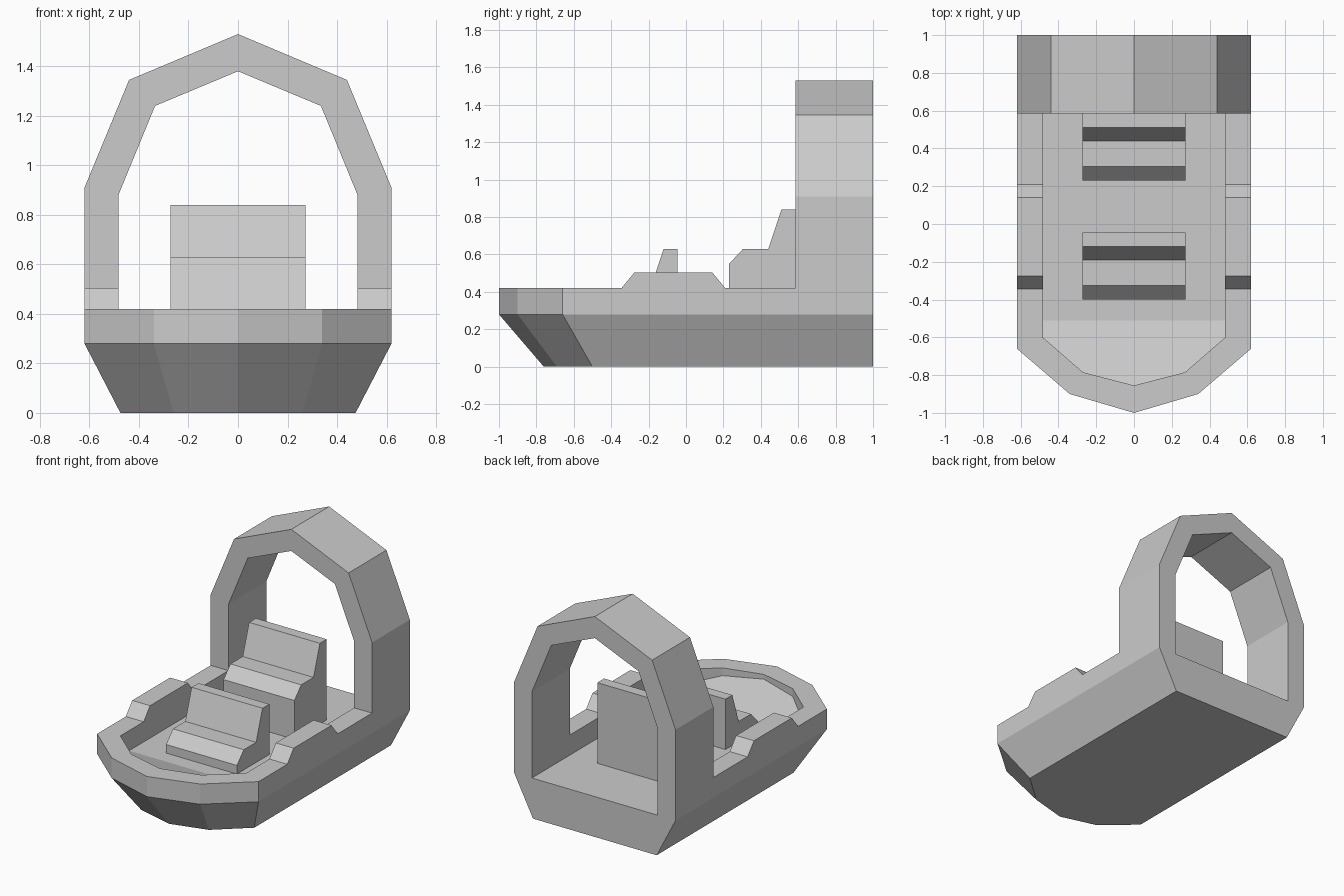
import bpy

if "Cube" in bpy.data.objects:
    bpy.data.objects.remove(bpy.data.objects["Cube"])

FLOOR, RIM = 0.28, 0.42


def make(name, verts, faces):
    mesh = bpy.data.meshes.new(name)
    mesh.from_pydata(verts, [], faces)
    mesh.update()
    obj = bpy.data.objects.new(name, mesh)
    bpy.context.collection.objects.link(obj)
    return obj


def loft(name, sections):
    """Skin a row of matching closed sections and cap both ends."""
    n = len(sections[0])
    verts = [p for s in sections for p in s]
    faces = [(k * n + i, k * n + (i + 1) % n, (k + 1) * n + (i + 1) % n, (k + 1) * n + i)
             for k in range(len(sections) - 1) for i in range(n)]
    faces += [tuple(reversed(range(n))), tuple(range(len(verts) - n, len(verts)))]
    obj = make(name, verts, faces)
    # consistent outward normals
    import bmesh
    bm = bmesh.new()
    bm.from_mesh(obj.data)
    bmesh.ops.recalc_face_normals(bm, faces=bm.faces)
    bm.to_mesh(obj.data)
    bm.free()
    return obj


def mirrored(half):
    """Half path ending on x = 0 -> full symmetric path."""
    return half + [(-x, v) for x, v in reversed(half[:-1])]


def extrude_x(name, profile, x0, x1):
    return loft(name, [[(x, y, z) for y, z in profile] for x in (x0, x1)])


# Lower hull, flaring from the flat bottom to the floor level
keel = mirrored([(0.475, 1), (0.475, -0.5), (0.26, -0.69), (0, -0.76)])
side = mirrored([(0.62, 1), (0.62, -0.66), (0.34, -0.9), (0, -1)])
loft("hull", [[(x, y, 0) for x, y in keel], [(x, y, FLOOR) for x, y in side]])

# Raised rim around the cockpit, open at the back
outer = mirrored([(0.62, 0.59), (0.62, -0.66), (0.34, -0.9), (0, -1)])
inner_half = [(0.483, 0.59), (0.483, -0.6), (0.27, -0.785), (0, -0.855)]
inner = mirrored(inner_half)
loft("cockpit_rim", [[(*o, FLOOR), (*o, RIM), (*i, RIM), (*i, FLOOR)]
                     for o, i in zip(outer, inner)])

# Sloping foot board in the bow
board = mirrored([(0.483, -0.51)] + inner_half[1:])
make("foot_board",
     [(x, y, FLOOR + 0.003 + (-0.51 - y) * 0.3) for x, y in board],
     [tuple(reversed(range(len(board))))])

# Faceted arch at the stern
arch_out = mirrored([(0.62, FLOOR), (0.62, 0.91), (0.44, 1.345), (0, 1.53)])
arch_in = mirrored([(0.483, FLOOR), (0.483, 0.88), (0.335, 1.24), (0, 1.38)])
loft("stern_arch", [[(o[0], 0.585, o[1]), (o[0], 1, o[1]), (i[0], 1, i[1]), (i[0], 0.585, i[1])]
                    for o, i in zip(arch_out, arch_in)])

# Arm rests on both side rims
rest = [(-0.345, RIM), (-0.275, 0.505), (0.14, 0.505), (0.21, RIM)]
for name, s in (("right_arm_rest", 1), ("left_arm_rest", -1)):
    extrude_x(name, rest, 0.483 * s, 0.62 * s)

# Two stepped seats: the front one is the same shape, set lower
seat = [(0.23, 0.55), (0.305, 0.63), (0.44, 0.63), (0.51, 0.84), (0.585, 0.84)]
for name, dy, dz in (("rear_seat", 0, 0), ("front_seat", -0.63, -0.21)):
    profile = [(y + dy, z + dz) for y, z in seat]
    profile += [(0.585 + dy, FLOOR), (0.23 + dy, FLOOR)]
    extrude_x(name, profile, -0.272, 0.272)
